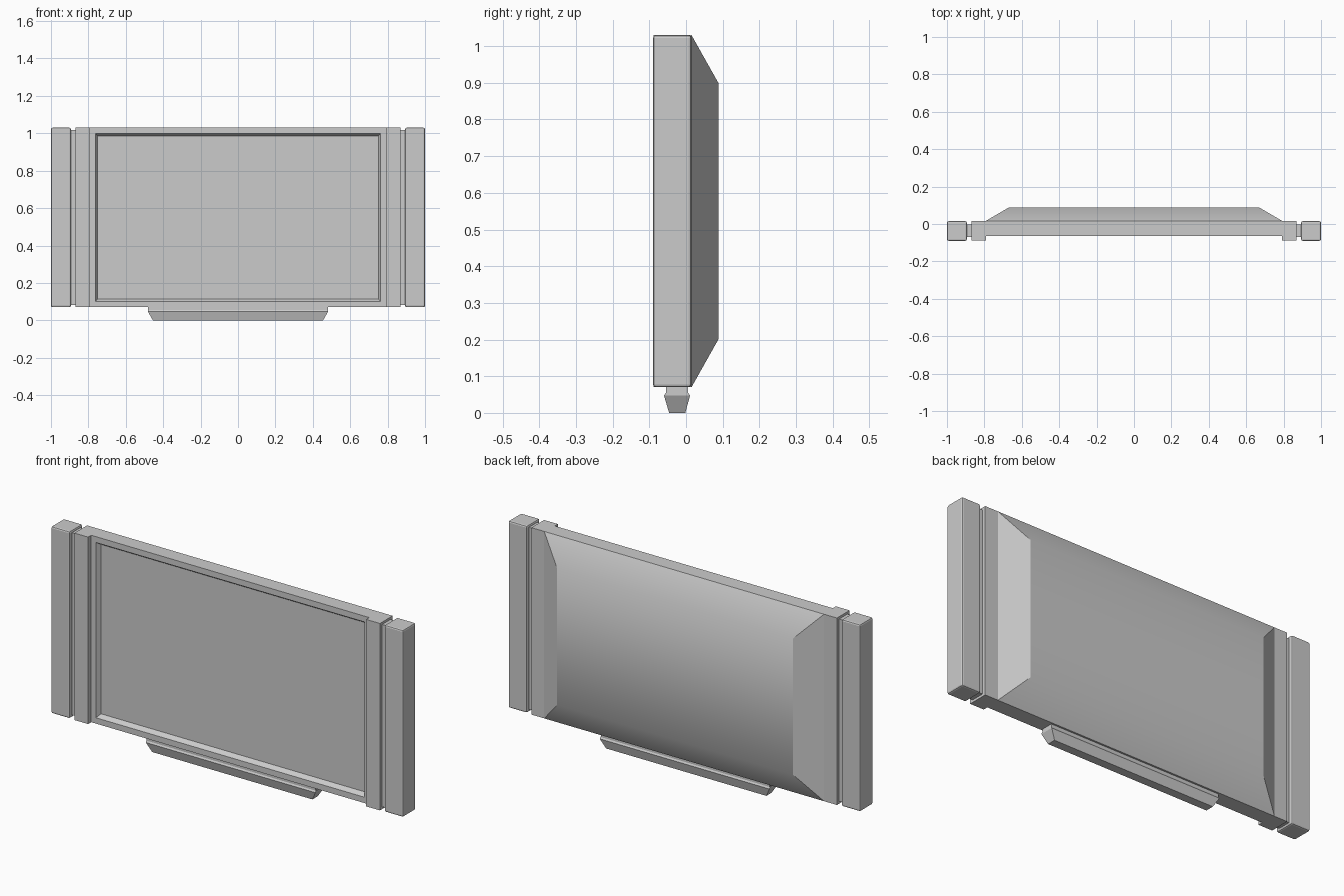
import bpy, bmesh, math

cube = bpy.data.objects.get("Cube")
if cube:
    bpy.data.objects.remove(cube)

grey = bpy.data.materials.new("plain grey")
grey.use_nodes = True
COLOR = (0.6, 0.6, 0.6, 1)
grey.diffuse_color = COLOR
grey.node_tree.nodes["Principled BSDF"].inputs["Base Color"].default_value = COLOR

BOTTOM, TOP = 0.07, 1.03
BACK = 0.015


def finish(name, bm):
    bmesh.ops.recalc_face_normals(bm, faces=bm.faces)
    mesh = bpy.data.meshes.new(name)
    bm.to_mesh(mesh)
    bm.free()
    mesh.materials.append(grey)
    obj = bpy.data.objects.new(name, mesh)
    bpy.context.collection.objects.link(obj)
    return obj


def box(name, x, y, z, bevel=0):
    bm = bmesh.new()
    bmesh.ops.create_cube(bm, size=1)
    for v in bm.verts:
        v.co = [(lo + hi) / 2 + c * (hi - lo) for c, (lo, hi) in zip(v.co, (x, y, z))]
    obj = finish(name, bm)
    if bevel:
        mod = obj.modifiers.new("soft edges", 'BEVEL')
        mod.width = bevel
        mod.segments = 2
    return obj


def rect(bm, hx, y, z0, z1):
    return [bm.verts.new((x, y, z)) for x, z in
            ((-hx, z0), (hx, z0), (hx, z1), (-hx, z1))]


def bridge(bm, a, b):
    n = len(a)
    return [bm.faces.new((a[i], a[(i + 1) % n], b[(i + 1) % n], b[i])) for i in range(n)]


# Flat panel with a sloping recess around the screen
bm = bmesh.new()
rings = [rect(bm, 0.795, BACK, BOTTOM, TOP),
         rect(bm, 0.795, -0.063, BOTTOM, TOP),
         rect(bm, 0.763, -0.063, BOTTOM + 0.03, TOP - 0.03),
         rect(bm, 0.75, -0.04, BOTTOM + 0.045, TOP - 0.045)]
for a, b in zip(rings, rings[1:]):
    bridge(bm, a, b)
bm.faces.new(rings[0])
bm.faces.new(rings[-1])
finish("screen_panel", bm)

# Tapered back cover: softly shaded top and bottom, crisp ends
bm = bmesh.new()
outer = rect(bm, 0.795, BACK, BOTTOM, TOP)
inner = rect(bm, 0.67, 0.088, 0.2, 0.9)
sides = bridge(bm, outer, inner)
bm.faces.new(inner)
for f in bm.faces:
    f.smooth = True
for f in (sides[1], sides[3]):
    for e in f.edges:
        e.smooth = False
finish("back_cover", bm)

# Side columns and the thin strips that join them
for label, s in (("left", 1), ("right", -1)):
    def span(a, b):
        return sorted((s * a, s * b))
    box(label + "_inner_column", span(0.79, 0.868), (-0.088, BACK), (BOTTOM, TOP))
    box(label + "_joining_strip", span(0.86, 0.9), (-0.07, -0.003),
        (BOTTOM + 0.012, TOP - 0.012))
    box(label + "_outer_column", span(0.894, 1.0), (-0.09, BACK), (BOTTOM, TOP), 0.008)

# Foot with a neck and a tapered lower bar
box("foot_neck", (-0.48, 0.48), (-0.055, 0.006), (0.05, BOTTOM))
bm = bmesh.new()
levels = []
for hx, y0, y1, z in ((0.455, -0.046, -0.002, 0), (0.482, -0.06, 0.011, 0.047),
                      (0.482, -0.055, 0.006, 0.055)):
    levels.append([bm.verts.new((x, y, z)) for x, y in
                   ((-hx, y0), (hx, y0), (hx, y1), (-hx, y1))])
for a, b in zip(levels, levels[1:]):
    bridge(bm, a, b)
bm.faces.new(levels[0])
bm.faces.new(levels[-1])
finish("foot_bar", bm)
